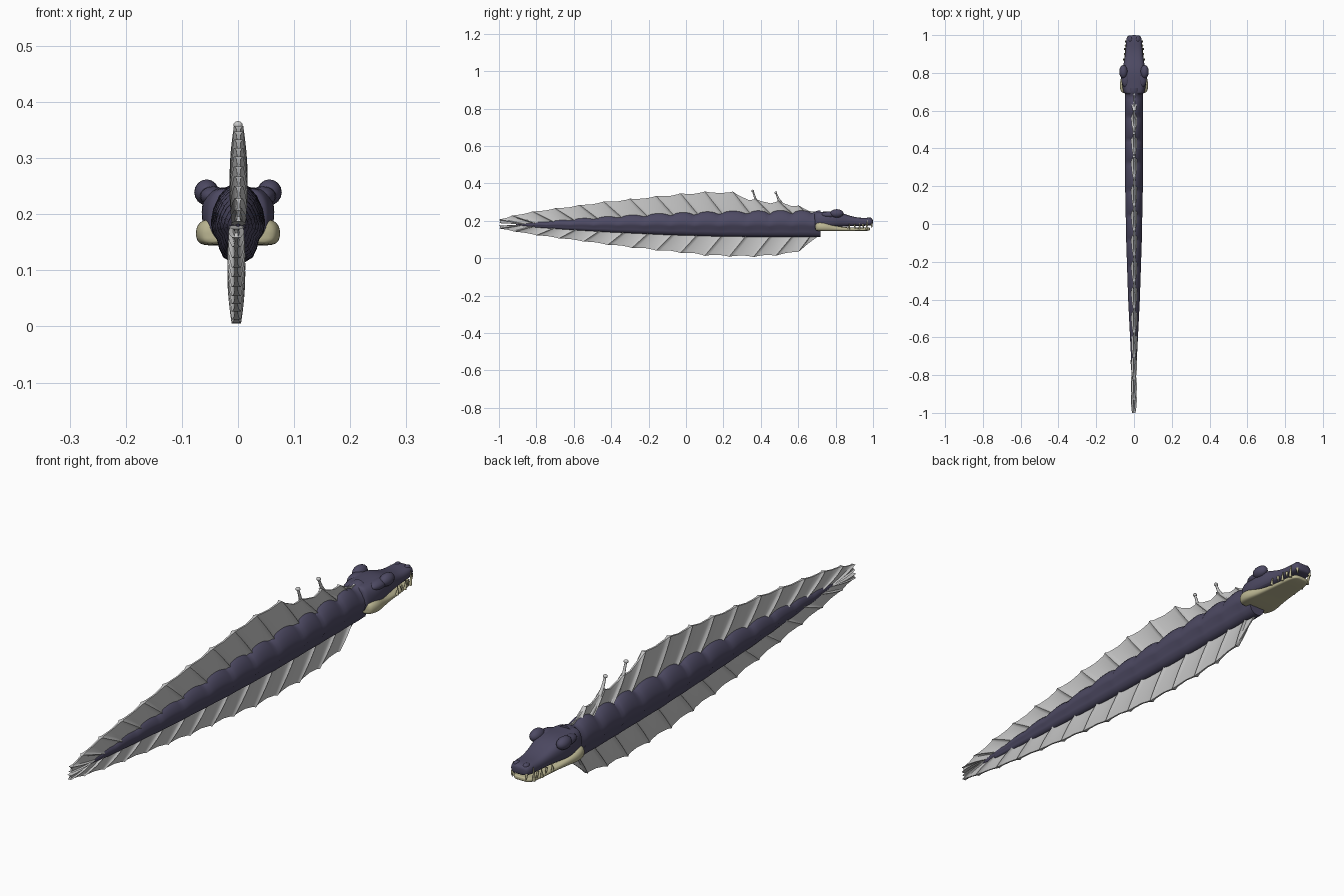
import bpy, bmesh, math
from mathutils import Vector

cube = bpy.data.objects.get("Cube")
if cube:
    bpy.data.objects.remove(cube)


def material(name, rgb):
    m = bpy.data.materials.new(name)
    m.use_nodes = True
    m.diffuse_color = (*rgb, 1)
    m.node_tree.nodes["Principled BSDF"].inputs["Base Color"].default_value = (*rgb, 1)
    return m


SKIN = material("dark_violet_skin", (0.075, 0.068, 0.125))
FIN = material("pale_grey_fin", (0.57, 0.57, 0.57))
CREAM = material("cream_jaw", (0.50, 0.47, 0.29))


def finish(bm, name, mat, angle=40, subdiv=0):
    bmesh.ops.recalc_face_normals(bm, faces=bm.faces)
    me = bpy.data.meshes.new(name)
    bm.to_mesh(me)
    bm.free()
    me.materials.append(mat)
    ob = bpy.data.objects.new(name, me)
    bpy.context.collection.objects.link(ob)
    if subdiv:
        ob.modifiers.new("smooth", 'SUBSURF').levels = subdiv
        ob.modifiers["smooth"].render_levels = subdiv
    bpy.ops.object.select_all(action='DESELECT')
    bpy.context.view_layer.objects.active = ob
    ob.select_set(True)
    bpy.ops.object.shade_smooth_by_angle(angle=math.radians(angle))
    return ob


def skin_loops(bm, loops, closed=True):
    """Bridge consecutive loops of points and cap both ends."""
    rings = [[bm.verts.new(p) for p in loop] for loop in loops]
    n = len(rings[0])
    for a, b in zip(rings, rings[1:]):
        for i in range(n):
            j = (i + 1) % n
            bm.faces.new((a[i], a[j], b[j], b[i]))
    bm.faces.new(rings[0])
    bm.faces.new(rings[-1])


def loft(name, stations, profile, mat, **kw):
    """Stations are (y, half width, bottom, top); profile is the right half, top to bottom."""
    full = profile + [(-x, z) for x, z in reversed(profile)]
    bm = bmesh.new()
    skin_loops(bm, [[(x * w, y, lo + z * (hi - lo)) for x, z in full]
                    for y, w, lo, hi in stations])
    return finish(bm, name, mat, **kw)


def sample(keys, y):
    for a, b in zip(keys, keys[1:]):
        if y <= b[0]:
            t = (y - a[0]) / (b[0] - a[0])
            return [p + (q - p) * t for p, q in zip(a, b)]
    return list(keys[-1])


# Fin ray tips (y, z)
DORSAL = [(-1, .187), (-1, .207), (-.93, .228), (-.82, .25), (-.7, .267), (-.57, .285),
          (-.44, .303), (-.3, .318), (-.16, .333), (-.03, .347), (.1, .357), (.25, .356),
          (.37, .318), (.49, .31), (.6, .283), (.69, .25)]
VENTRAL = [(-1, .174), (-1, .158), (-.92, .142), (-.8, .122), (-.68, .105), (-.55, .088),
           (-.42, .07), (-.29, .054), (-.16, .04), (-.03, .027), (.1, .012), (.23, .007),
           (.36, .005), (.48, .012), (.6, .032), (.7, .112)]

# Body with a scalloped upper edge between the rays
BODY = [(-.91, .002, .177, .183), (-.8, .011, .164, .192), (-.6, .021, .15, .208),
        (-.4, .031, .138, .22), (-.1, .041, .124, .235), (.2, .047, .115, .243),
        (.5, .048, .113, .247), (.72, .048, .113, .247)]
PROFILE = [(.16, 1), (.42, .95), (.7, .84), (.92, .68), (1, .54), (.94, .42),
           (.78, .33), (.7, .2), (.55, .08), (.22, 0)]
crossings = [y + .075 for y, z in DORSAL[1:]]


def scallop(y):
    for a, b in zip(crossings, crossings[1:]):
        if a <= y <= b:
            return math.sin(math.pi * (y - a) / (b - a)) ** .6
    return .5


rows = []
for i in range(131):
    y = -.91 + 1.63 * i / 130
    y, w, lo, hi = sample(BODY, y)
    rows.append((y, w, lo, hi + (scallop(y) - .6) * .16 * (hi - lo)))
loft("body", rows, PROFILE, SKIN, angle=60)


# Pleated fins: thick at each ray, thin between
def fin(name, tips, lean):
    rays = [(Vector((0, min(y + .14, .71), .18)), Vector((0, y, z))) for y, z in tips]
    loops = []
    steps = [i / 8 for i in range(9)]
    for k, (base, tip) in enumerate(rays):
        last = k == len(rays) - 1
        for t in ([0] if last else [0, .07, .16, .5, .86, .95]):
            nb, nt = rays[k if last else k + 1]
            b, e = base.lerp(nb, t), tip.lerp(nt, t)
            sag = (.16 if tip.y > .2 and tip.z > .2 else .05) * 4 * t * (1 - t)
            ridge = math.exp(-min(t, 1 - t) / .07)
            size = min(1, .3 + (b - e).length * 4)
            side = []
            for v in steps:
                thick = (.005 + .011 * math.sin(math.pi * (.1 + .8 * v))) * size
                p = b.lerp(e, v * (1 - sag))
                side.append((p, thick * (.35 + .65 * ridge)))
            loops.append([(w + lean, p.y, p.z) for p, w in side]
                         + [(lean - w, p.y, p.z) for p, w in reversed(side)])
    bm = bmesh.new()
    skin_loops(bm, loops)
    finish(bm, name, FIN, angle=30)


fin("dorsal_fin", DORSAL, .001)
fin("ventral_fin", VENTRAL, -.003)


def ball(name, centre, size, mat, segments=16):
    bm = bmesh.new()
    bmesh.ops.create_uvsphere(bm, u_segments=segments, v_segments=segments // 2, radius=1)
    for v in bm.verts:
        v.co = Vector(c + s * q for c, s, q in zip(centre, size, v.co))
    return finish(bm, name, mat, angle=60)


def spike(name, path, radii, mat):
    """Round tapering tube lying in the y-z plane along the path."""
    loops = []
    for i, p in enumerate(path):
        d = (Vector(path[min(i + 1, len(path) - 1)]) - Vector(path[max(i - 1, 0)])).normalized()
        up = Vector((1, 0, 0)).cross(d)
        loops.append([Vector(p) + radii[i] * (Vector((math.cos(a), 0, 0)) + up * math.sin(a))
                      for a in (math.tau * j / 8 for j in range(8))])
    bm = bmesh.new()
    skin_loops(bm, loops)
    finish(bm, name, mat, angle=60)


# Two free dorsal spines with knobs
for label, y, z in (("rear", .357, .359), ("front", .48, .35)):
    spike(label + "_spine", [(0, y + .1, .235), (0, y + .045, .275), (0, y + .015, .315), (0, y, z)],
          [.013, .009, .006, .004], FIN)
    ball(label + "_spine_knob", (0, y, z), (.009, .008, .007), FIN, 10)

# Head: skull and snout
HEAD = [(.685, .047, .15, .243), (.695, .056, .15, .248), (.74, .066, .16, .248),
        (.79, .066, .165, .25), (.83, .06, .168, .244), (.87, .051, .17, .228),
        (.92, .045, .172, .215), (.965, .043, .173, .216), (.99, .039, .175, .214),
        (1.0, .026, .18, .206)]
loft("skull", HEAD, [(.35, 1), (.75, .95), (.97, .72), (1, .4), (.92, .1), (.5, 0)],
     SKIN, angle=60, subdiv=2)

# Lower jaw, swelling at the cheeks
JAW = [(.69, .058, .149, .185), (.7, .072, .146, .194), (.735, .08, .144, .195),
       (.775, .07, .144, .181), (.82, .059, .145, .168), (.9, .05, .145, .162),
       (.955, .044, .145, .163), (.978, .036, .147, .164), (.985, .02, .15, .162)]
loft("lower_jaw", JAW, [(.5, 1), (.88, .92), (1, .55), (.95, .12), (.8, 0), (.4, 0)],
     CREAM, angle=60, subdiv=2)

# Paired eyes, nostrils and teeth
for side, s in (("left", 1), ("right", -1)):
    ball(side + "_eye", (s * .056, .806, .239), (.022, .036, .023), SKIN)
    ball(side + "_brow", (s * .044, .772, .232), (.024, .05, .018), SKIN)
    ball(side + "_nostril", (s * .02, .978, .209), (.011, .016, .009), SKIN, 10)
    for n, (x, y, z, tip) in enumerate([(.042, .965, .152, .205), (.047, .925, .152, .188),
                                        (.053, .87, .155, .186), (.043, .945, .182, .157),
                                        (.048, .9, .18, .158), (.028, .99, .185, .16)]):
        spike(f"{side}_tooth_{n + 1}",
              [(s * x, y, z), (s * (x + .002), y + .003, (z + tip) / 2), (s * x, y + .004, tip)],
              [.006, .004, .0008], CREAM)
